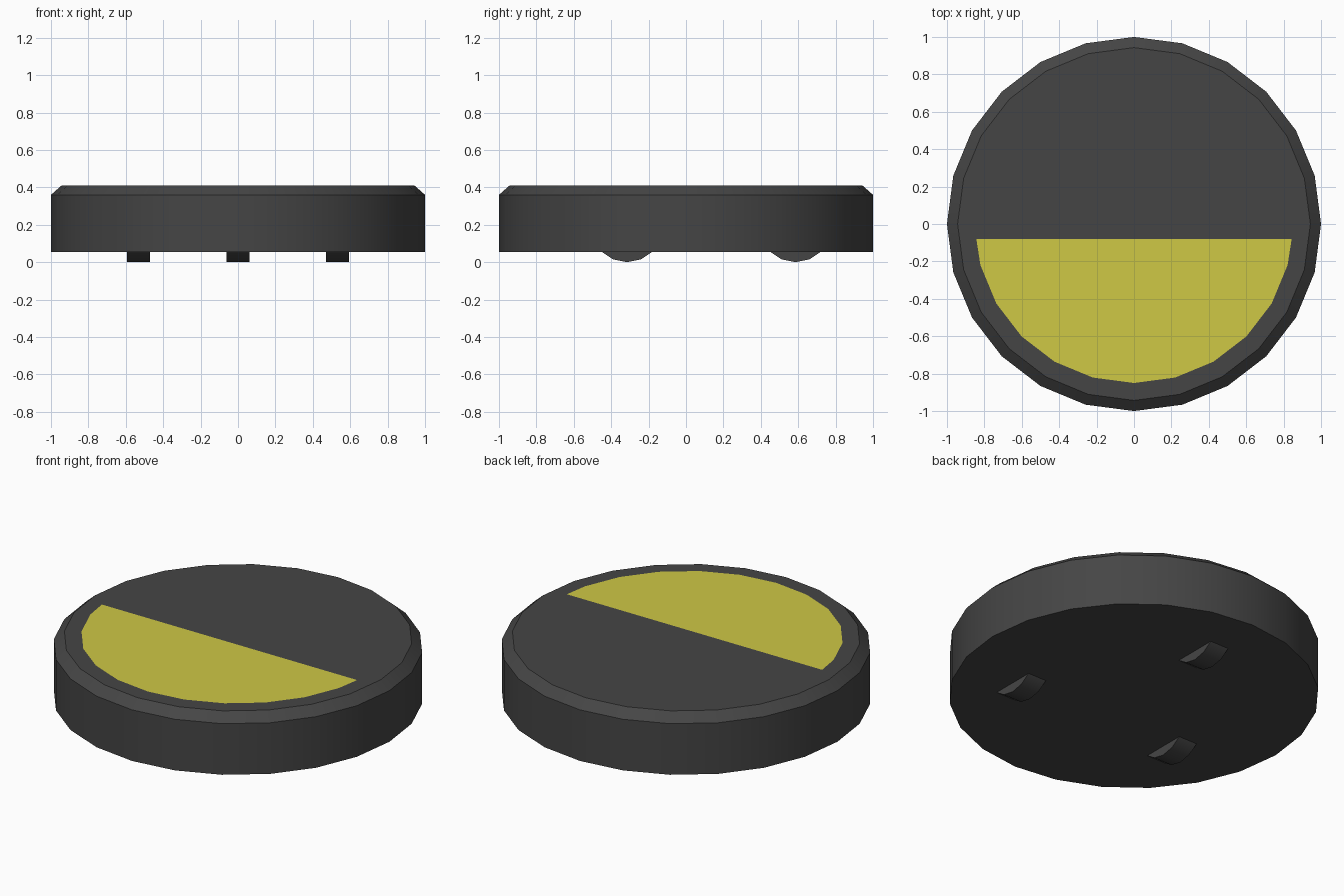
import bpy
import bmesh
from math import sin, cos, pi, radians

if "Cube" in bpy.data.objects:
    bpy.data.objects.remove(bpy.data.objects["Cube"])


def material(name, rgb):
    m = bpy.data.materials.new(name)
    m.diffuse_color = (*rgb, 1.0)
    m.use_nodes = True
    m.node_tree.nodes["Principled BSDF"].inputs["Base Color"].default_value = m.diffuse_color
    return m


DARK = material("dark_plastic", (0.06, 0.06, 0.06))
YELLOW = material("yellow", (0.62, 0.58, 0.06))


def finish(bm, name, mat, smooth=True):
    bmesh.ops.recalc_face_normals(bm, faces=bm.faces)
    mesh = bpy.data.meshes.new(name)
    bm.to_mesh(mesh)
    bm.free()
    mesh.materials.append(mat)
    ob = bpy.data.objects.new(name, mesh)
    bpy.context.collection.objects.link(ob)
    if smooth:
        bpy.ops.object.select_all(action='DESELECT')
        ob.select_set(True)
        bpy.context.view_layer.objects.active = ob
        bpy.ops.object.shade_smooth_by_angle(angle=radians(30))
    return ob


def ring(bm, radius, z, n=24):
    return [bm.verts.new((radius * cos(2 * pi * i / n), radius * sin(2 * pi * i / n), z))
            for i in range(n)]


# Round body with a chamfered top rim
bm = bmesh.new()
rings = [ring(bm, r, z) for r, z in ((1.0, 0.055), (1.0, 0.36), (0.943, 0.41))]
for low, high in zip(rings, rings[1:]):
    for i in range(24):
        j = (i + 1) % 24
        bm.faces.new((low[i], low[j], high[j], high[i]))
bm.faces.new(rings[0][::-1])
bm.faces.new(rings[-1])
finish(bm, "body", DARK)

# Yellow half-disc panel on the front half of the top
R, CUT, Z = 0.85, -0.08, 0.412
outline = [(-0.843, CUT)]
outline += [(R * cos(radians(a)), R * sin(radians(a))) for a in range(195, 346, 15)]
outline += [(0.843, CUT)]
bm = bmesh.new()
bm.faces.new([bm.verts.new((x, y, Z)) for x, y in outline])
finish(bm, "top_panel", YELLOW, smooth=False)

# Three wheels, mostly hidden inside the body
WHEEL_R = 0.195
for name, x, y in (("left_wheel", -0.532, -0.315),
                   ("right_wheel", 0.532, -0.315),
                   ("rear_wheel", 0.0, 0.585)):
    bpy.ops.mesh.primitive_cylinder_add(vertices=16, radius=WHEEL_R, depth=0.122,
                                        location=(x, y, WHEEL_R),
                                        rotation=(0, pi / 2, 0))
    wheel = bpy.context.object
    wheel.name = name
    wheel.data.materials.append(DARK)
    bpy.ops.object.shade_smooth_by_angle(angle=radians(30))
